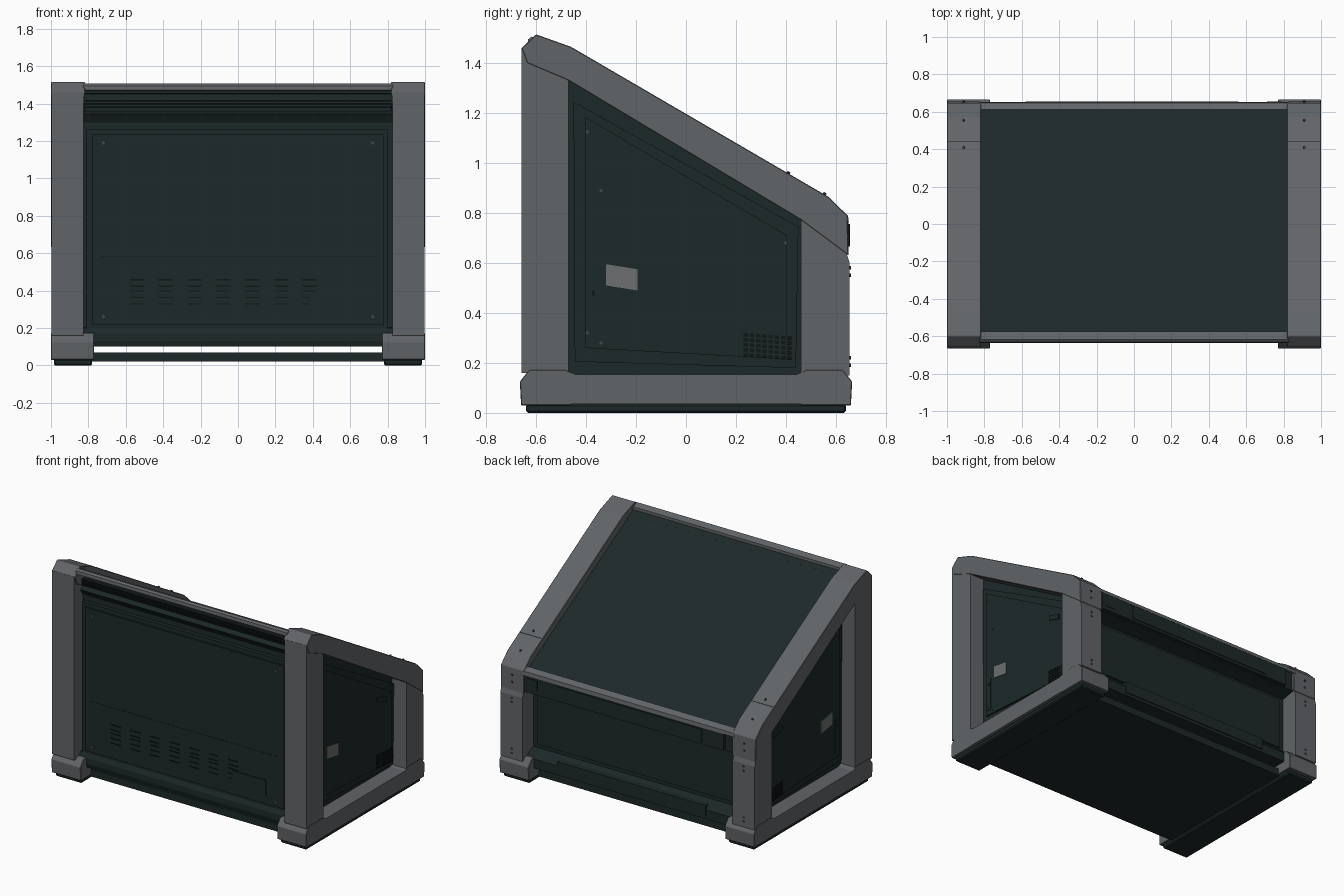
import bpy, bmesh, math
from mathutils import Vector, Matrix

if "Cube" in bpy.data.objects:
    bpy.data.objects.remove(bpy.data.objects["Cube"], do_unlink=True)


def material(name, rgb):
    m = bpy.data.materials.new(name)
    m.use_nodes = True
    m.diffuse_color = (*rgb, 1)
    node = m.node_tree.nodes["Principled BSDF"]
    node.inputs["Base Color"].default_value = (*rgb, 1)
    node.inputs["Roughness"].default_value = 0.7
    return m


GREY = material("frame grey", (0.12, 0.128, 0.138))
DARK = material("panel dark green", (0.0125, 0.0215, 0.0215))
BLACK = material("vent black", (0.005, 0.008, 0.008))
LABEL = material("label grey", (0.155, 0.158, 0.16))
STEEL = material("screw steel", (0.05, 0.06, 0.06))


def finish(name, bm, mat, bevel=0):
    bmesh.ops.recalc_face_normals(bm, faces=bm.faces)
    mesh = bpy.data.meshes.new(name)
    bm.to_mesh(mesh)
    bm.free()
    mesh.materials.append(mat)
    ob = bpy.data.objects.new(name, mesh)
    bpy.context.collection.objects.link(ob)
    if bevel:
        mod = ob.modifiers.new("edge chamfer", 'BEVEL')
        mod.width = bevel
        mod.segments = 1
    return ob


def prism(name, profile, x0, x1, mat, bevel=0):
    """Extrude a (y, z) profile along x."""
    bm = bmesh.new()
    face = bm.faces.new([bm.verts.new((x0, y, z)) for y, z in profile])
    ext = bmesh.ops.extrude_face_region(bm, geom=[face])
    verts = [v for v in ext["geom"] if isinstance(v, bmesh.types.BMVert)]
    bmesh.ops.translate(bm, verts=verts, vec=(x1 - x0, 0, 0))
    return finish(name, bm, mat, bevel)


def boxes(name, spans, mat, bevel=0):
    """One object from several (x0, x1, y0, y1, z0, z1) boxes."""
    bm = bmesh.new()
    for x0, x1, y0, y1, z0, z1 in spans:
        size = Matrix.Diagonal((abs(x1 - x0), abs(y1 - y0), abs(z1 - z0), 1))
        centre = Matrix.Translation(((x0 + x1) / 2, (y0 + y1) / 2, (z0 + z1) / 2))
        bmesh.ops.create_cube(bm, size=1, matrix=centre @ size)
    return finish(name, bm, mat, bevel)


def screws(name, points, direction, r=0.007, depth=0.01):
    bm = bmesh.new()
    turn = Vector(direction).to_track_quat('Z', 'Y').to_matrix().to_4x4()
    for p in points:
        bmesh.ops.create_cone(bm, cap_ends=True, segments=8, radius1=r, radius2=r,
                              depth=depth, matrix=Matrix.Translation(p) @ turn)
    return finish(name, bm, STEEL)


SLOPE = 0.5825


def beam_z(y):
    return 1.465 - SLOPE * (y + 0.46)


# Central cabinet with sloped top and a vent recess below the front bar
prism("cabinet_body", [(-0.56, 0.1), (-0.56, 1.3), (-0.59, 1.345), (-0.54, 1.36), (-0.54, 1.45),
                       (-0.6, 1.455), (-0.6, 1.475), (-0.575, 1.47), (0.615, 0.785),
                       (0.63, 0.77), (0.63, 0.64), (0.53, 0.62), (0.53, 0.1)],
      -0.885, 0.885, DARK)
boxes("front_vent_slats", [(-0.82, 0.82, -0.585, -0.53, z, z + 0.01)
                           for z in (1.375, 1.392, 1.41)], BLACK)
prism("front_top_bar", [(-0.635, 1.472), (-0.632, 1.495), (-0.618, 1.506), (-0.575, 1.49),
                        (-0.575, 1.462)], -0.83, 0.83, GREY)
prism("rear_top_bar", [(0.612, 0.77), (0.612, 0.812), (0.648, 0.79), (0.652, 0.765)],
      -0.83, 0.83, GREY)

# Base plate and lower lips
boxes("base_plate", [(-0.8, 0.8, -0.55, 0.55, 0.02, 0.07)], DARK)
prism("front_lower_lip", [(-0.54, 0.1), (-0.59, 0.1), (-0.6, 0.13), (-0.6, 0.17),
                          (-0.585, 0.2), (-0.54, 0.205)], -0.83, 0.83, DARK)
prism("rear_lower_lip", [(0.52, 0.1), (0.605, 0.1), (0.605, 0.165), (0.58, 0.195),
                         (0.52, 0.215)], -0.83, 0.83, DARK)
boxes("rear_ledge", [(-0.58, 0.58, 0.53, 0.612, 0.12, 0.198)], DARK)

# Frame and details on both sides
for s, side in ((1, "left"), (-1, "right")):
    prism(side + "_front_post", [(-0.658, 0.16), (-0.658, 1.46), (-0.62, 1.45),
                                 (-0.47, 1.37), (-0.47, 0.15)], s * 0.825, s * 0.998, GREY)
    prism(side + "_rear_post", [(0.46, 0.15), (0.655, 0.15), (0.655, 0.6), (0.642, 0.64),
                                (0.46, 0.78)], s * 0.825, s * 0.998, GREY)
    prism(side + "_top_beam", [(-0.658, 1.46), (-0.6, 1.515), (-0.46, 1.465), (0.57, 0.865),
                               (0.647, 0.79), (0.65, 0.63), (0.46, 0.772), (-0.47, 1.33),
                               (-0.635, 1.4)], s * 0.817, s, GREY, 0.003)
    prism(side + "_beam_seam", [(y, beam_z(y) + d) for y, d in
                                ((0.439, -0.01), (0.439, 0.001), (0.441, 0.001), (0.441, -0.01))],
          s * 0.82, s * 0.995, BLACK)

    # Sill running between raised corner blocks
    prism(side + "_sill", [(-0.47, 0.035), (-0.47, 0.165), (-0.44, 0.153), (0.44, 0.153),
                           (0.47, 0.165), (0.47, 0.035)], s * 0.78, s, GREY)
    for end, e in (("front", -1), ("rear", 1)):
        prism(f"{side}_{end}_corner_block",
              [(e * y, z) for y, z in ((0.46, 0.03), (0.66, 0.03), (0.665, 0.125),
                                       (0.628, 0.172), (0.48, 0.172), (0.46, 0.16))],
              s * 0.77, s, GREY, 0.003)
    boxes(side + "_foot_rail", [(s * 0.78, s * 0.985, -0.64, 0.64, 0, 0.035)], DARK, 0.008)

    # Side access door: two stacked plates
    prism(side + "_door_surround", [(-0.45, 1.245), (-0.445, 0.205), (0.44, 0.18), (0.45, 0.745)],
          s * 0.87, s * 0.908, DARK)
    prism(side + "_door", [(-0.405, 1.185), (-0.405, 0.26), (0.405, 0.215), (0.405, 0.71)],
          s * 0.88, s * 0.92, DARK)
    prism(side + "_label", [(-0.32, 0.595), (-0.32, 0.51), (-0.195, 0.49), (-0.195, 0.575)],
          s * 0.918, s * 0.924, LABEL)
    boxes(side + "_handle", [(s * 0.91, s * 0.925, -0.385, -0.355, 0.29, 0.525)], DARK)
    boxes(side + "_handle_slot", [(s * 0.92, s * 0.927, -0.376, -0.364, 0.47, 0.49)], BLACK)
    prism(side + "_small_plate", [(0.24, 0.73), (0.24, 0.695), (0.34, 0.665), (0.34, 0.7)],
          s * 0.91, s * 0.926, DARK)
    boxes(side + "_side_vent", [(s * 0.91, s * 0.923, 0.23 + 0.025 * i, 0.248 + 0.025 * i,
                                 0.225 + 0.02 * j - 0.002 * i, 0.239 + 0.02 * j - 0.002 * i)
                                for i in range(8) for j in range(5)], BLACK)
    screws(side + "_door_screws", [(s * 0.919, y, z) for y, z in
                                   ((-0.395, 1.125), (-0.395, 0.32), (0.4, 0.68),
                                    (-0.34, 0.89), (-0.34, 0.28))], (s, 0, 0))
    screws(side + "_beam_screws", [(s * 0.91, y, beam_z(y) + 0.003) for y in (0.41, 0.555)],
           (0, SLOPE, 1))
    screws(side + "_beam_end_screws", [(s * 0.91, 0.65, z) for z in (0.69, 0.74)], (0, 1, 0))
    screws(side + "_rear_post_screws", [(s * 0.91, 0.655, z) for z in (0.19, 0.22, 0.55, 0.58)],
           (0, 1, 0))

# Front service panel
boxes("front_panel_surround", [(-0.81, 0.8, -0.588, -0.54, 0.2, 1.265)], DARK)
boxes("front_panel", [(-0.78, 0.78, -0.6, -0.55, 0.22, 1.235)], DARK)
boxes("front_panel_seam", [(-0.735, 0.735, -0.601, -0.59, 0.579, 0.582)], BLACK)
boxes("front_louvres", [(x - 0.038, x + 0.038, -0.604, -0.59, z, z + 0.006)
                        for x in [-0.54 + 0.154 * i for i in range(7)]
                        for z in (0.325, 0.36, 0.395, 0.42, 0.455)], BLACK)
boxes("front_inlet_plate", [(0.38, 0.64, -0.607, -0.59, 0.28, 0.39)], DARK)
screws("front_panel_screws", [(x, -0.6, z) for x in (-0.72, 0.72) for z in (0.26, 1.19)],
       (0, -1, 0), r=0.009)

# Rear: control drawer and lower panel
boxes("rear_drawer", [(-0.75, 0.815, 0.6, 0.65, 0.648, 0.768)], DARK)
boxes("rear_drawer_strip", [(-0.58, 0.56, 0.64, 0.656, 0.665, 0.755)], DARK)
boxes("rear_port", [(0.71, 0.79, 0.645, 0.654, 0.675, 0.75)], DARK)
boxes("rear_panel", [(-0.79, 0.79, 0.52, 0.54, 0.24, 0.6)], DARK)
